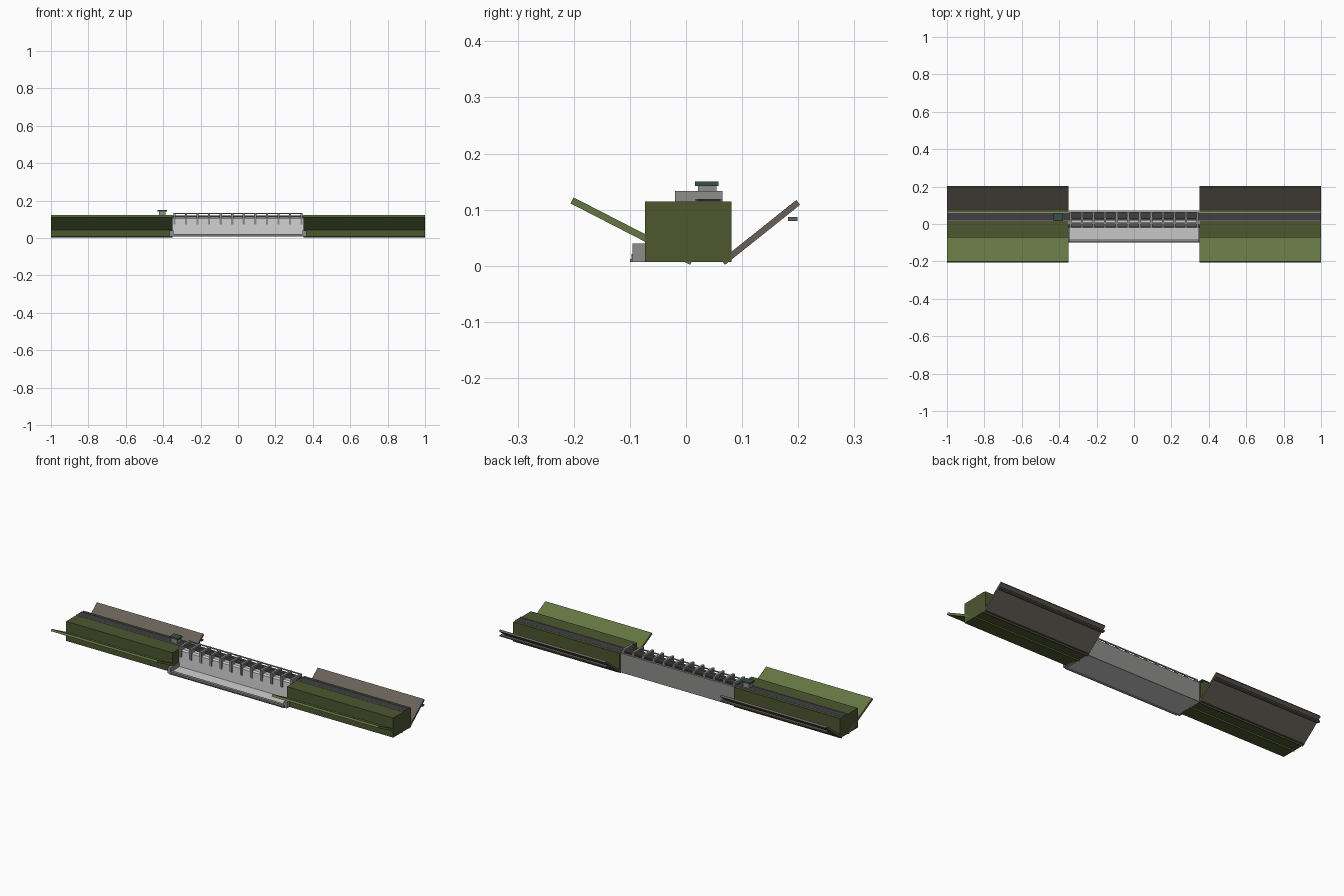
import bpy
from math import atan2, hypot

if "Cube" in bpy.data.objects:
    bpy.data.objects.remove(bpy.data.objects["Cube"])


def material(name, r, g, b):
    m = bpy.data.materials.new(name)
    m.diffuse_color = (r, g, b, 1)
    m.use_nodes = True
    m.node_tree.nodes["Principled BSDF"].inputs["Base Color"].default_value = m.diffuse_color
    return m


GRASS_DARK = material("dark_grass", 0.075, 0.095, 0.03)
GRASS = material("grass", 0.13, 0.18, 0.055)
STONE = material("riprap", 0.14, 0.12, 0.10)
ASPHALT = material("asphalt", 0.05, 0.05, 0.055)
CONCRETE = material("concrete", 0.6, 0.6, 0.59)
GREY = material("weathered_concrete", 0.27, 0.27, 0.26)
ROOF = material("roof_green", 0.04, 0.08, 0.06)


def box(name, x, y, z, mat):
    """Box from (min, max) ranges."""
    bpy.ops.mesh.primitive_cube_add(size=1, location=[sum(r) / 2 for r in (x, y, z)])
    o = bpy.context.object
    o.name = name
    o.scale = [r[1] - r[0] for r in (x, y, z)]
    o.data.materials.append(mat)
    return o


def slab(name, x, a, b, thick, mat):
    """Tilted slab whose centre line runs from a to b in the y-z plane."""
    dy, dz = b[0] - a[0], b[1] - a[1]
    length = hypot(dy, dz)
    o = box(name, x, (-length / 2, length / 2), (-thick / 2, thick / 2), mat)
    o.location = (sum(x) / 2, (a[0] + b[0]) / 2, (a[1] + b[1]) / 2)
    o.rotation_euler.x = atan2(dz, dy)
    return o


def extrude(name, x, profile, mat):
    """Solid with a y-z profile swept along x."""
    n = len(profile)
    verts = [(px, y, z) for px in x for y, z in profile]
    faces = [tuple(range(n))[::-1], tuple(range(n, 2 * n))]
    faces += [(i, (i + 1) % n, n + (i + 1) % n, n + i) for i in range(n)]
    me = bpy.data.meshes.new(name)
    me.from_pydata(verts, [], faces)
    me.materials.append(mat)
    o = bpy.data.objects.new(name, me)
    bpy.context.collection.objects.link(o)
    return o


# Embankment wings with sloped grass and stone faces
for side, x in (("left", (-1, -0.35)), ("right", (0.35, 1))):
    box(side + "_embankment", x, (-0.073, 0.081), (0.007, 0.115), GRASS_DARK)
    slab(side + "_grass_slope", x, (-0.203, 0.1165), (0.010, 0.007), 0.012, GRASS)
    slab(side + "_stone_slope", x, (0.066, 0.006), (0.2, 0.113), 0.011, STONE)
    box(side + "_waterline_band", x, (0.182, 0.199), (0.080, 0.087), STONE)
    # Crest road and kerbs
    box(side + "_crest_road", x, (0.018, 0.062), (0.114, 0.117), ASPHALT)
    for k, y in enumerate((0.018, 0.062)):
        box(f"{side}_kerb_{k}", x, (y - 0.002, y + 0.002), (0.114, 0.119), GREY)

# Spillway body and apron
extrude("spillway_body", (-0.35, 0.35),
        [(-0.093, 0.007), (0.070, 0.007), (0.070, 0.112), (-0.004, 0.112),
         (-0.012, 0.105), (-0.018, 0.020), (-0.093, 0.016)], CONCRETE)
box("upstream_facing", (-0.35, 0.35), (0.068, 0.073), (0.007, 0.113), GREY)
box("end_sill", (-0.35, 0.35), (-0.097, -0.081), (0.007, 0.021), GREY)
box("sill_lip", (-0.35, 0.35), (-0.1, -0.095), (0.007, 0.012), STONE)
for side, s in (("left", -1), ("right", 1)):
    box(side + "_training_wall", sorted((s * 0.345, s * 0.365)), (-0.095, -0.02), (0.007, 0.04), GREY)

# Piers along the crest
for i in range(12):
    x = -0.34 + i * 0.68 / 11
    box(f"pier_{i}", (x - 0.006, x + 0.006), (-0.020, 0.065), (0.072, 0.133), GREY)

# Bridge deck, gate beams and rails
box("bridge_deck", (-0.35, 0.35), (0.018, 0.062), (0.111, 0.119), ASPHALT)
for k, y in enumerate((0.004, 0.030, 0.062)):
    box(f"bridge_beam_{k}", (-0.346, 0.346), (y - 0.003, y + 0.003), (0.127, 0.132), GREY)

# Control house
box("control_house", (-0.423, -0.387), (0.021, 0.054), (0.115, 0.142), GREY)
box("control_house_roof", (-0.431, -0.379), (0.016, 0.058), (0.142, 0.150), ROOF)
